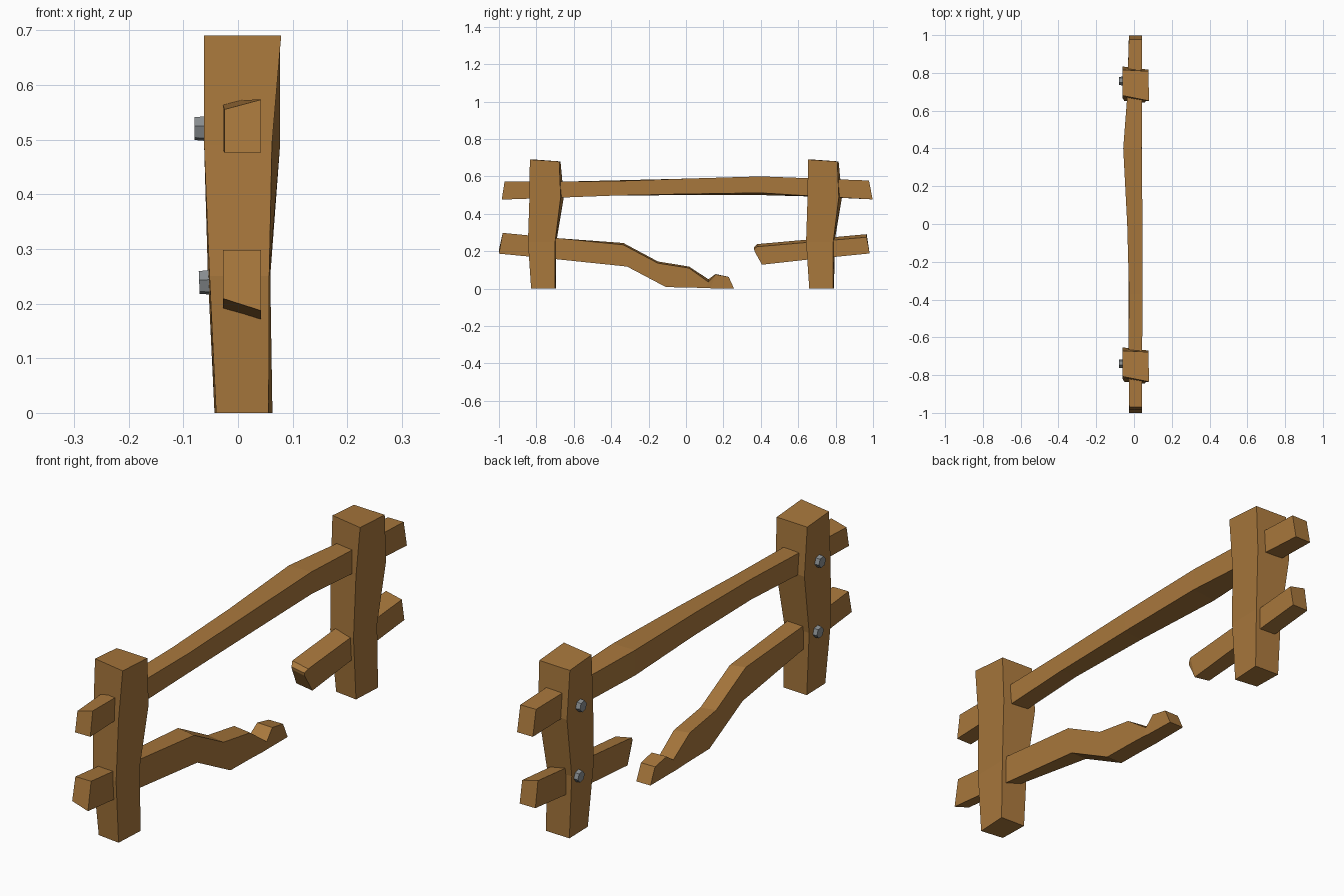
import bpy, bmesh, math
from mathutils import Matrix, Vector


def material(name, rgb):
    m = bpy.data.materials.new(name)
    m.diffuse_color = (*rgb, 1)
    return m


wood = material("brown wood", (0.39, 0.185, 0.045))
steel = material("grey steel", (0.25, 0.27, 0.28))


def finish(bm, name, mat):
    bmesh.ops.recalc_face_normals(bm, faces=bm.faces)
    me = bpy.data.meshes.new(name)
    bm.to_mesh(me)
    bm.free()
    me.materials.append(mat)
    ob = bpy.data.objects.new(name, me)
    bpy.context.collection.objects.link(ob)
    return ob


def loft(name, rings):
    """Skin a row of four-cornered rings and cap both ends."""
    bm = bmesh.new()
    vs = [[bm.verts.new(p) for p in ring] for ring in rings]
    for a, b in zip(vs, vs[1:]):
        for i in range(4):
            j = (i + 1) % 4
            bm.faces.new((a[i], a[j], b[j], b[i]))
    bm.faces.new(vs[0])
    bm.faces.new(vs[-1])
    return finish(bm, name, wood)


def rail(name, stations):
    """Station: bottom y, z, top y, z, x left, x right, left bottom lift, left top lift."""
    loft(name, [[(x0, yb, zb + lb), (x1, yb, zb), (x1, yt, zt), (x0, yt, zt + lt)]
                for yb, zb, yt, zt, x0, x1, lb, lt in stations])


# Hewn posts: same crooked shape twice (corners relative to post centre, with z)
POST = [
    [(-.040, -.070, 0), (.056, -.083, 0), (.063, .045, 0), (-.043, .050, 0)],
    [(-.052, -.090, .25), (.057, -.100, .25), (.059, .045, .25), (-.055, .052, .25)],
    [(-.062, -.072, .49), (.062, -.092, .49), (.077, .075, .49), (-.062, .092, .49)],
    [(-.062, -.062, .69), (.079, -.090, .69), (.077, .067, .68), (-.062, .074, .68)],
]
for label, y in (("front", -.745), ("back", .742)):
    loft(label + "_post", [[(px, y + py, pz) for px, py, pz in ring] for ring in POST])

# Long top rail
rail("top_rail", [
    (-.985, .476, -.970, .573, -.025, .042, 0, -.018),
    (-.66, .487, -.66, .572, -.030, .043, 0, 0),
    (-.37, .498, -.37, .575, -.026, .046, 0, .004),
    (0, .506, 0, .588, -.036, .045, -.006, 0),
    (.40, .512, .40, .600, -.057, .041, -.012, 0),
    (.66, .496, .66, .590, -.037, .042, -.003, 0),
    (.998, .477, .978, .578, -.027, .042, 0, 0),
])

# Broken lower rail sagging to the ground
rail("broken_rail_front", [
    (-1.0, .187, -.98, .298, -.027, .042, .022, 0),
    (-.69, .157, -.69, .270, -.028, .042, .02, 0),
    (-.315, .118, -.335, .234, -.028, .042, 0, .010),
    (-.107, .008, -.15, .136, -.028, .042, 0, .009),
    (.02, .006, .016, .110, -.028, .042, 0, .008),
    (.107, .003, .12, .035, -.028, .042, 0, .015),
    (.13, .002, .158, .076, -.026, .040, 0, .002),
    (.257, 0, .228, .063, -.024, .038, 0, 0),
])

# Short broken stub on the back post, with a splintered end
rail("broken_rail_back", [
    (.366, .200, .364, .212, -.020, .036, .01, .01),
    (.406, .128, .380, .224, -.028, .042, .01, .014),
    (.66, .156, .66, .248, -.028, .042, 0, .015),
    (.982, .188, .966, .275, -.027, .042, 0, .016),
])


# Hexagonal bolt heads on the left side of each post
def bolt(name, x, y, z, tilt):
    bm = bmesh.new()
    bmesh.ops.create_cone(bm, cap_ends=True, segments=6, radius1=.025,
                          radius2=.022, depth=.036)
    turn = (Matrix.Rotation(tilt, 4, 'Y') @ Matrix.Rotation(-math.pi / 2, 4, 'Y')
            @ Matrix.Rotation(.2, 4, 'Z'))
    bm.transform(Matrix.Translation(Vector((x, y, z))) @ turn)
    finish(bm, name, steel)


for label, y in (("front", -.74), ("back", .757)):
    bolt(label + "_upper_bolt", -.062, y, .52, 0)
    bolt(label + "_lower_bolt", -.053, y, .239, -.04)
